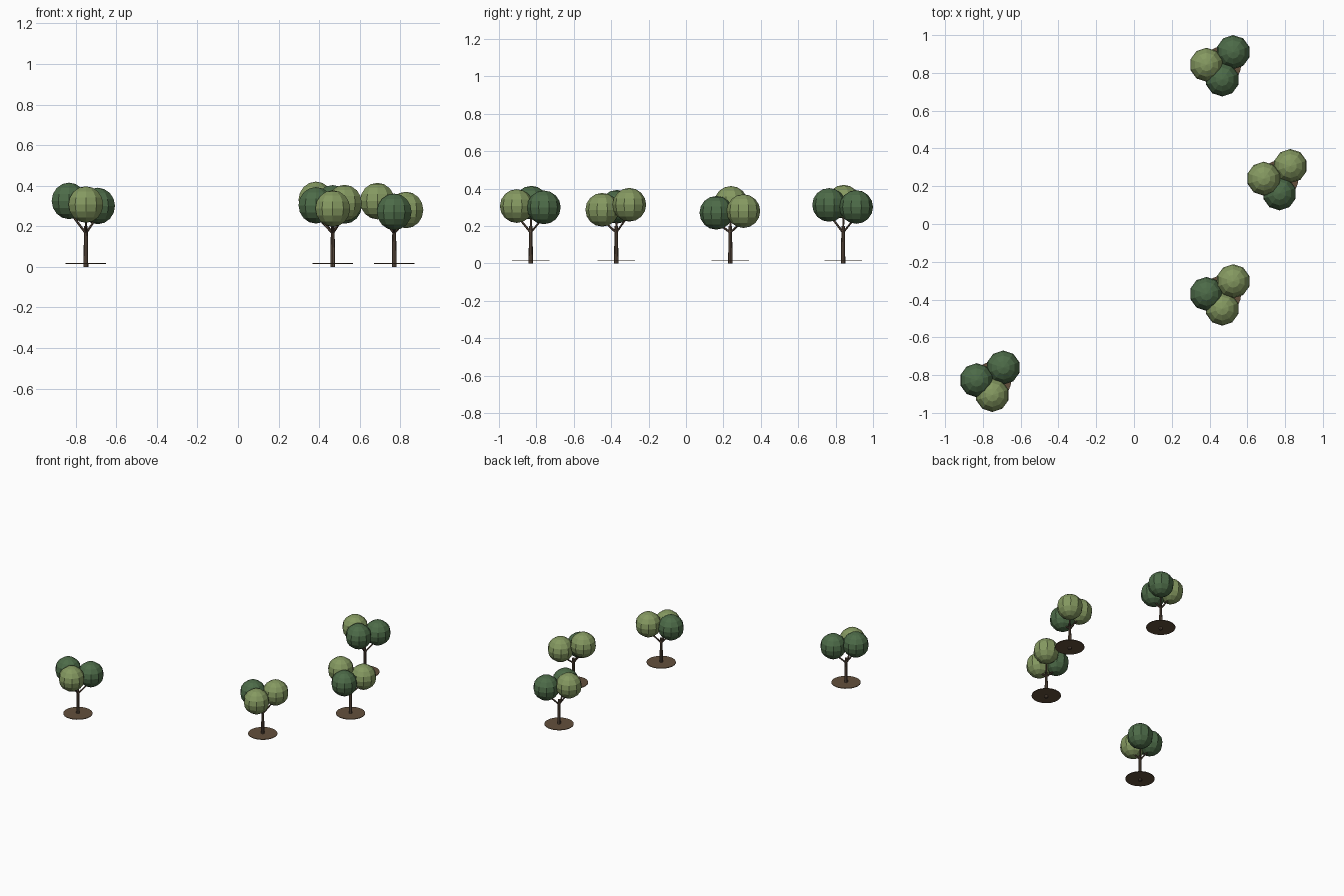
import bpy
import bmesh
from mathutils import Vector, Matrix

cube = bpy.data.objects.get("Cube")
if cube:
    bpy.data.objects.remove(cube, do_unlink=True)


def material(name, color):
    mat = bpy.data.materials.new(name)
    mat.use_nodes = True
    mat.diffuse_color = (*color, 1)
    mat.node_tree.nodes["Principled BSDF"].inputs["Base Color"].default_value = (*color, 1)
    return mat


LIGHT = material("light_green", (0.235, 0.319, 0.119))
DARK = material("dark_green", (0.074, 0.147, 0.065))
BARK = material("bark_brown", (0.115, 0.078, 0.052))
SOIL = material("soil_brown", (0.125, 0.08, 0.045))


def add_object(name, bm, mat):
    mesh = bpy.data.meshes.new(name)
    bm.to_mesh(mesh)
    bm.free()
    mesh.materials.append(mat)
    obj = bpy.data.objects.new(name, mesh)
    bpy.context.collection.objects.link(obj)
    return obj


def rod(name, start, end, r1, r2, sides, mat):
    """Tapered cylinder between two points."""
    start, end = Vector(start), Vector(end)
    axis = end - start
    turn = axis.to_track_quat("Z", "Y").to_matrix().to_4x4()
    bm = bmesh.new()
    bmesh.ops.create_cone(bm, cap_ends=True, segments=sides, radius1=r1, radius2=r2,
                          depth=axis.length,
                          matrix=Matrix.Translation((start + end) / 2) @ turn)
    return add_object(name, bm, mat)


def foliage(name, center, mat):
    bm = bmesh.new()
    bmesh.ops.create_uvsphere(bm, u_segments=10, v_segments=8, radius=0.09,
                              matrix=Matrix.Translation(center))
    return add_object(name, bm, mat)


def tree(label, x, y, clumps):
    # Soil disc and trunk
    rod(label + "_soil_disc", (x, y, 0.015), (x, y, 0.019), 0.1, 0.1, 24, SOIL)
    rod(label + "_trunk", (x, y, 0), (x, y, 0.2), 0.012, 0.009, 8, BARK)
    # One branch and one leaf clump per direction
    for (side, dx, dy), (z, mat) in zip(CLUMP_SPOTS, clumps):
        center = Vector((x + dx, y + dy, z))
        rod(f"{label}_{side}_branch", (x, y, 0.165), center - Vector((0, 0, 0.05)),
            0.006, 0.005, 6, BARK)
        foliage(f"{label}_{side}_foliage", center, mat)


# Clump offsets shared by all trees
CLUMP_SPOTS = [("right", -0.083, 0.003), ("back", 0.058, 0.07), ("front", 0.0, -0.075)]

tree("front_right_tree", -0.75, -0.83, [(0.325, DARK), (0.3, DARK), (0.307, LIGHT)])
tree("front_left_tree", 0.467, -0.373, [(0.303, DARK), (0.314, LIGHT), (0.287, LIGHT)])
tree("middle_left_tree", 0.77, 0.237, [(0.324, LIGHT), (0.28, LIGHT), (0.271, DARK)])
tree("back_left_tree", 0.467, 0.84, [(0.33, LIGHT), (0.302, DARK), (0.313, DARK)])
